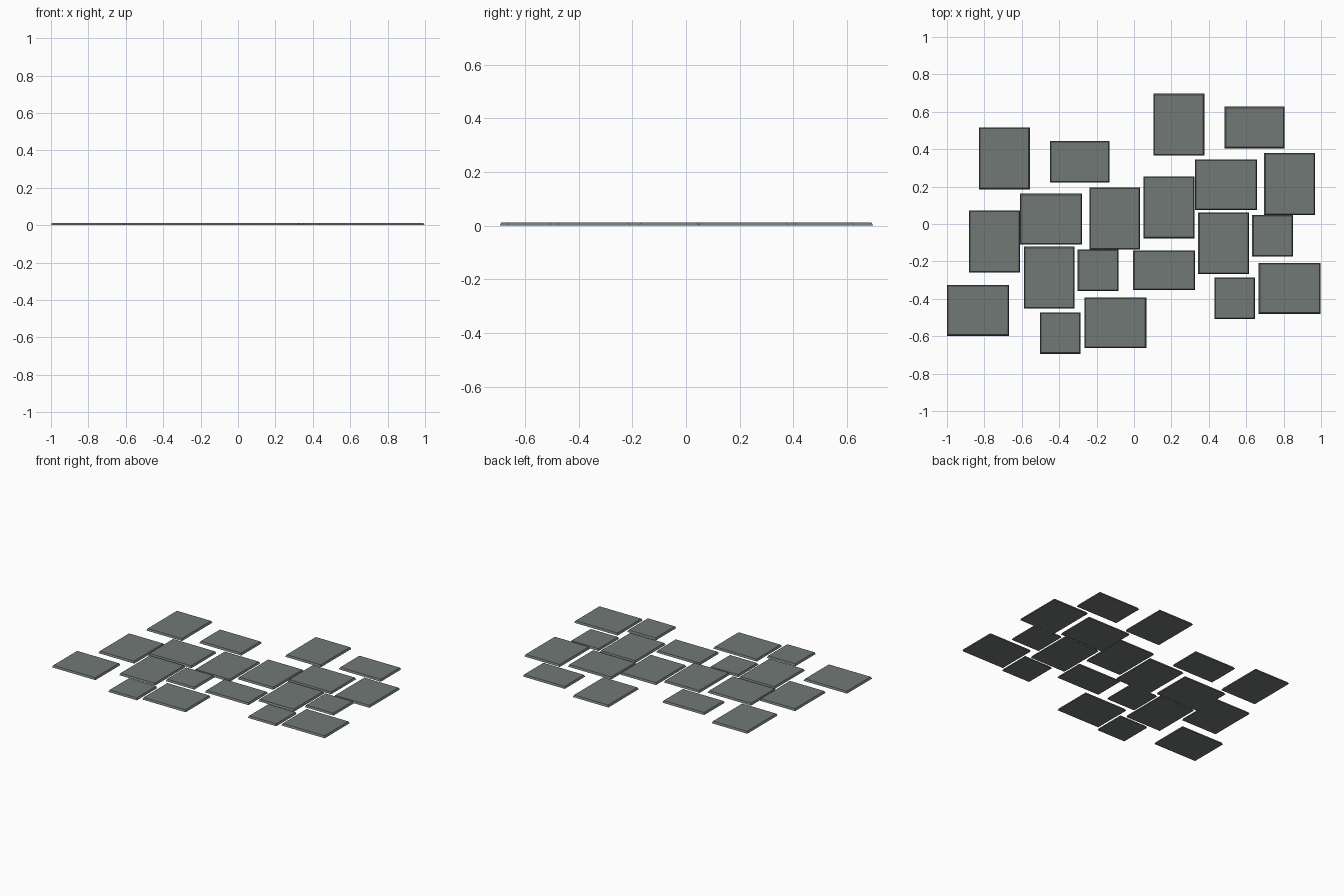
import bpy
import bmesh

if "Cube" in bpy.data.objects:
    bpy.data.objects.remove(bpy.data.objects["Cube"])

# One slate-grey colour for every paving slab
slate = bpy.data.materials.new("slate grey")
slate.diffuse_color = (0.165, 0.19, 0.18, 1.0)
slate.use_nodes = True
slate.node_tree.nodes["Principled BSDF"].inputs["Base Color"].default_value = slate.diffuse_color

THICK = 0.013   # slab height
TAPER = 0.006   # how far the top edge is pulled in

# Slab footprints: width, depth
SIZES = {
    "wide": (0.331, 0.272),
    "tall": (0.272, 0.331),
    "medium": (0.320, 0.222),
    "narrow": (0.331, 0.211),
    "small": (0.218, 0.222),
}

# Slab centres by footprint
LAYOUT = {
    "wide": [(0.492, 0.210), (-0.444, 0.026), (0.832, -0.344),
             (-0.834, -0.462), (-0.100, -0.528)],
    "tall": [(-0.693, 0.351), (0.240, 0.531), (0.832, 0.214), (-0.103, 0.029),
             (0.187, 0.089), (-0.746, -0.094), (-0.453, -0.287), (0.479, -0.103)],
    "medium": [(-0.290, 0.333), (0.645, 0.516)],
    "narrow": [(0.161, -0.247)],
    "small": [(-0.192, -0.247), (0.741, -0.063), (0.539, -0.397), (-0.394, -0.583)],
}


def slab(name, x, y, w, d):
    """Thin box whose top face is slightly smaller than its base."""
    bm = bmesh.new()
    bmesh.ops.create_cube(bm, size=1.0)
    for v in bm.verts:
        top = v.co.z > 0
        inset = TAPER if top else 0.0
        v.co.x *= w - 2 * inset
        v.co.y *= d - 2 * inset
        v.co.z = THICK if top else 0.0
    mesh = bpy.data.meshes.new(name)
    bm.to_mesh(mesh)
    bm.free()
    mesh.materials.append(slate)
    obj = bpy.data.objects.new(name, mesh)
    obj.location = (x, y, 0)
    bpy.context.collection.objects.link(obj)


# Lay out the paving
for kind, centres in LAYOUT.items():
    for i, (x, y) in enumerate(centres, 1):
        slab(f"{kind}_slab_{i}", x, y, *SIZES[kind])
